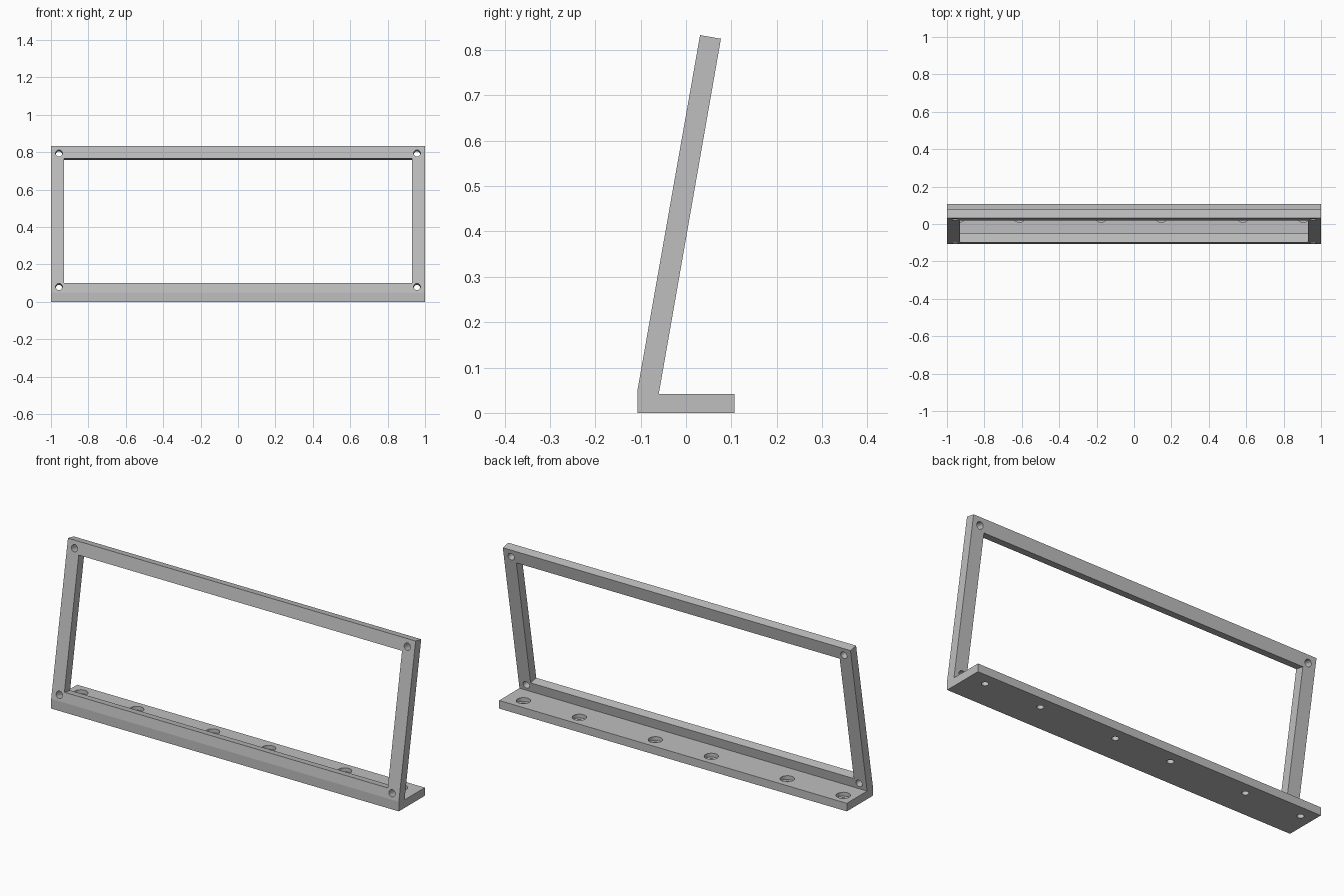
import bpy, bmesh, math

if "Cube" in bpy.data.objects:
    bpy.data.objects.remove(bpy.data.objects["Cube"])

TILT = math.radians(10)          # backward lean of the frame
HALF_Y = 0.107                   # half depth of the foot
KINK_Z = 0.05                    # height where the front starts leaning

grey = bpy.data.materials.new("grey")
grey.diffuse_color = (0.52, 0.52, 0.52, 1)
grey.use_nodes = True
grey.node_tree.nodes["Principled BSDF"].inputs["Base Color"].default_value = grey.diffuse_color


def front_y(z):
    """Depth of the leaning front face at height z."""
    return -HALF_Y + (z - KINK_Z) * math.tan(TILT)


def finish_cut(body, cutter):
    """Subtract the cutter from the body and remove it."""
    cutter.hide_render = True
    mod = body.modifiers.new("cut", 'BOOLEAN')
    mod.operation = 'DIFFERENCE'
    mod.solver = 'EXACT'
    mod.object = cutter
    bpy.context.view_layer.objects.active = body
    bpy.ops.object.modifier_apply(modifier=mod.name)
    bpy.data.objects.remove(cutter, do_unlink=True)


def drill(body, loc, radius, depth, rot_x=0.0):
    """Round hole centred on loc."""
    bpy.ops.mesh.primitive_cylinder_add(vertices=32, radius=radius, depth=depth,
                                        location=loc, rotation=(rot_x, 0, 0))
    finish_cut(body, bpy.context.object)


# Foot and leaning panel: one side profile (y, z) extruded across the width
profile = [(-HALF_Y, 0), (HALF_Y, 0), (HALF_Y, 0.042), (-0.06, 0.042),
           (0.077, 0.825), (0.031, 0.833), (-HALF_Y, KINK_Z)]
bm = bmesh.new()
face = bm.faces.new([bm.verts.new((-1, y, z)) for y, z in profile])
ext = bmesh.ops.extrude_face_region(bm, geom=[face])
bmesh.ops.translate(bm, vec=(2, 0, 0),
                    verts=[v for v in ext["geom"] if isinstance(v, bmesh.types.BMVert)])
bmesh.ops.recalc_face_normals(bm, faces=bm.faces[:])
mesh = bpy.data.meshes.new("frame_stand")
bm.to_mesh(mesh)
bm.free()
stand = bpy.data.objects.new("frame_stand", mesh)
bpy.context.collection.objects.link(stand)
mesh.materials.append(grey)

# Window opening, square to the leaning panel
low, high = 0.10, 0.768
mid = (low + high) / 2
bpy.ops.mesh.primitive_cube_add(size=1, location=(0, front_y(mid), mid),
                                rotation=(-TILT, 0, 0))
window = bpy.context.object
window.scale = (1.86, 0.2, (high - low) / math.cos(TILT))
bpy.context.view_layer.update()
finish_cut(stand, window)

# Corner screw holes through the panel
for x in (-0.957, 0.957):
    for z in (0.081, 0.795):
        drill(stand, (x, front_y(z), z), 0.018, 0.13, math.pi / 2 - TILT)

# Foot holes in three pairs, each with a wide recess on top
for first in (-0.935, -0.176, 0.583):
    for x in (first, first + 0.322):
        drill(stand, (x, 0.043, 0.02), 0.0165, 0.1)
        drill(stand, (x, 0.043, 0.047), 0.034, 0.05)

# Smooth hole walls, sharp edges elsewhere
bpy.ops.object.select_all(action='DESELECT')
stand.select_set(True)
bpy.context.view_layer.objects.active = stand
bpy.ops.object.shade_smooth_by_angle(angle=math.radians(8))
for poly in stand.data.polygons:
    poly.material_index = 0
